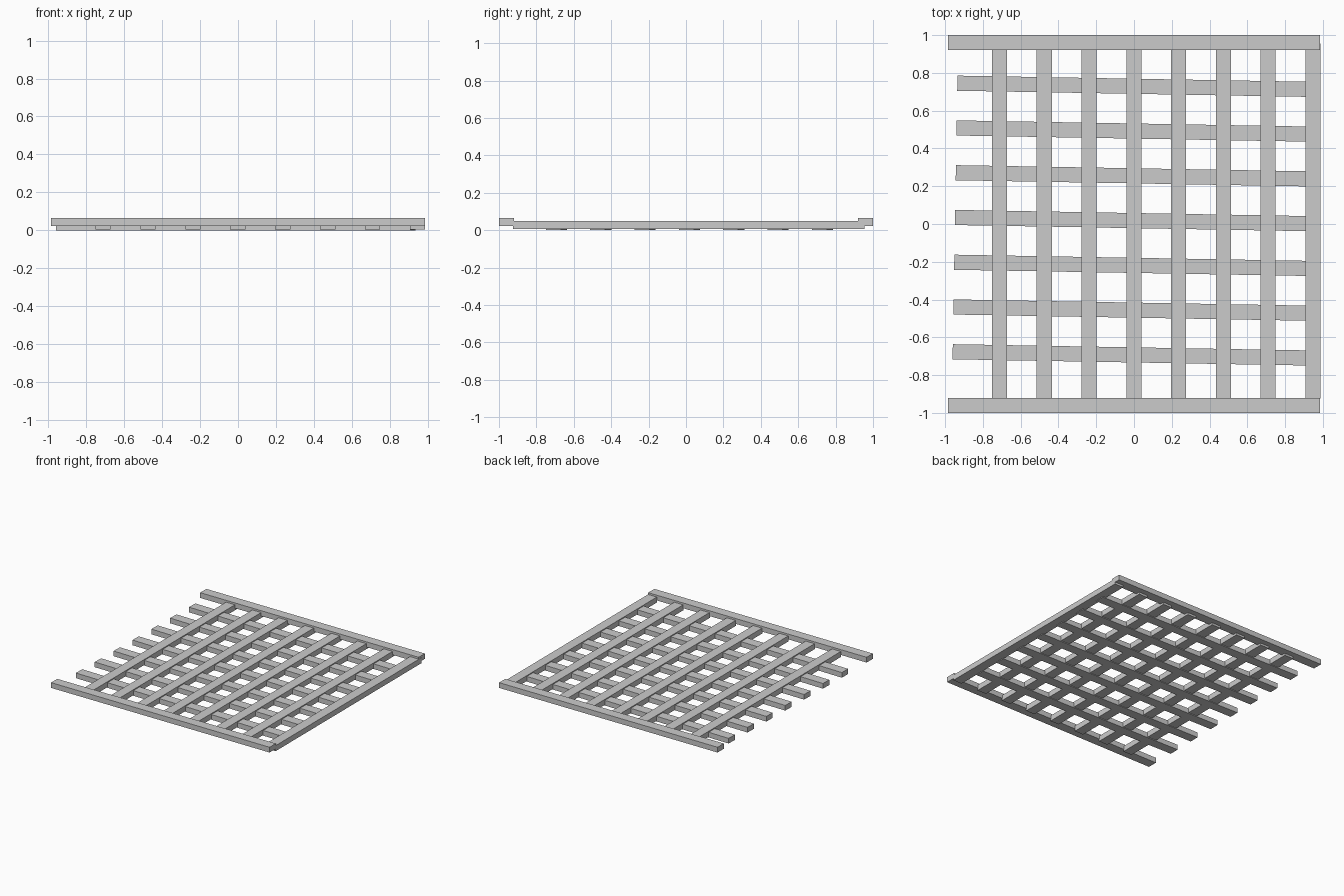
import bpy, bmesh, math
from mathutils import Matrix, Vector

if "Cube" in bpy.data.objects:
    bpy.data.objects.remove(bpy.data.objects["Cube"])

SPACING = 0.237
WIDTH = 0.08


def bar(name, x0, x1, y0, y1, z0, z1, angle=0.0):
    """Flat-faced box between the given limits, turned about z at its centre."""
    bm = bmesh.new()
    bmesh.ops.create_cube(bm, size=1.0)
    bmesh.ops.scale(bm, vec=(x1 - x0, y1 - y0, z1 - z0), verts=bm.verts)
    mesh = bpy.data.meshes.new(name)
    bm.to_mesh(mesh)
    bm.free()
    obj = bpy.data.objects.new(name, mesh)
    obj.location = ((x0 + x1) / 2, (y0 + y1) / 2, (z0 + z1) / 2)
    obj.rotation_euler.z = angle
    bpy.context.collection.objects.link(obj)
    return obj


# Thick end rails at front and back
for name, y in (("front_rail", -0.96), ("back_rail", 0.96)):
    bar(name, -0.985, 0.985, y - 0.04, y + 0.04, 0.022, 0.065)

# Long slats running front to back, tucked under the rails
for i in range(8):
    x = -0.712 + i * SPACING
    bar(f"long_slat_{i + 1}", x - WIDTH / 2, x + WIDTH / 2,
        -0.925, 0.955, 0.005, 0.05)

# Lower cross slats, the whole set turned about one degree clockwise
tilt = math.radians(-1.0)
turn = Matrix.Rotation(tilt, 3, 'Z')
for i in range(7):
    c = turn @ Vector((-0.013, 0.018 + (i - 3) * SPACING, 0))
    bar(f"cross_slat_{i + 1}", c.x - 0.935, c.x + 0.935,
        c.y - WIDTH / 2, c.y + WIDTH / 2, 0.0, 0.042, tilt)
